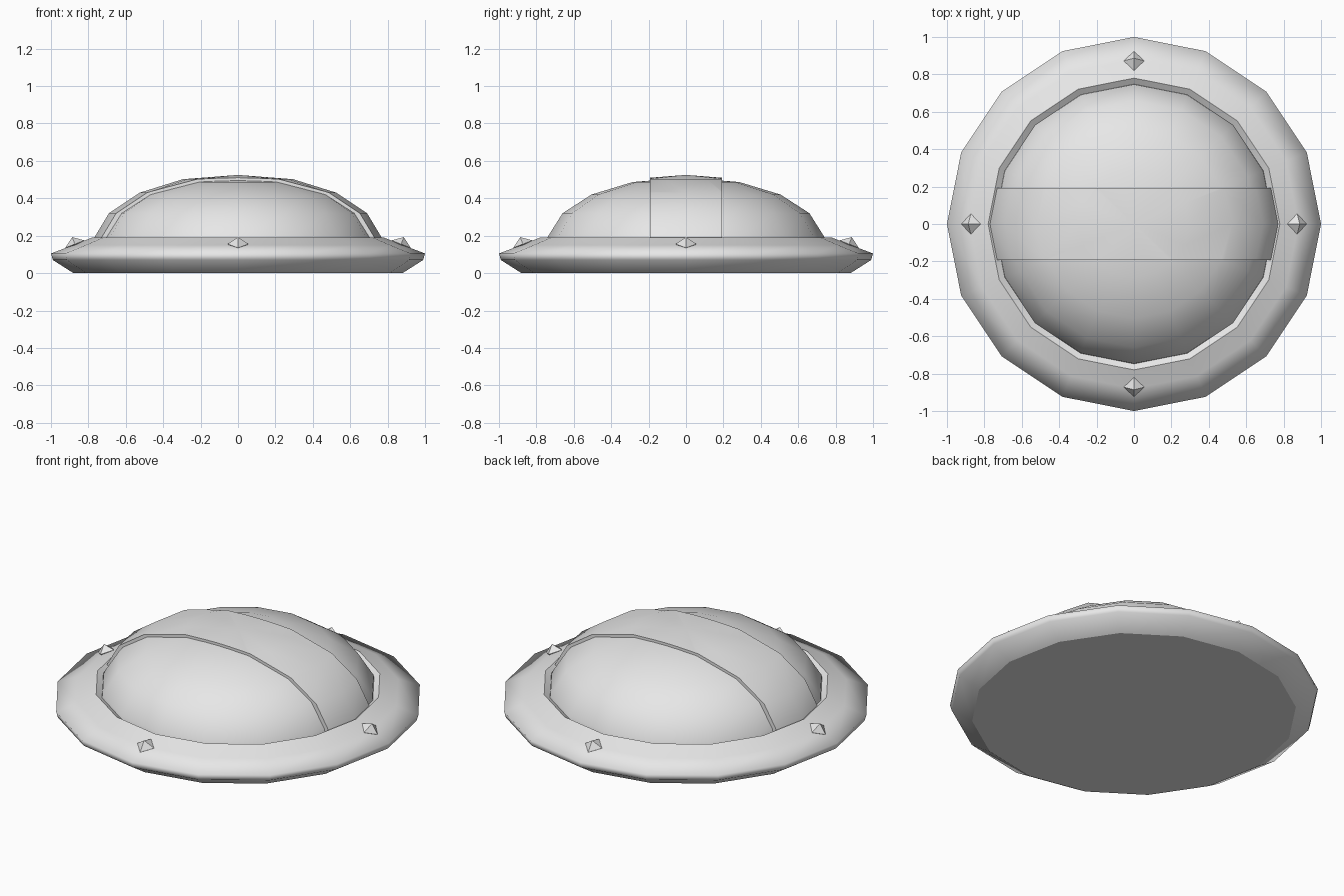
import bpy, bmesh, math
from mathutils import Matrix, Vector

if "Cube" in bpy.data.objects:
    bpy.data.objects.remove(bpy.data.objects["Cube"])

SIDES = 16
grey = bpy.data.materials.new("light_grey")
grey.diffuse_color = (0.8, 0.8, 0.8, 1)
grey.use_nodes = True
grey.node_tree.nodes["Principled BSDF"].inputs["Base Color"].default_value = grey.diffuse_color


def finish(name, bm):
    bmesh.ops.recalc_face_normals(bm, faces=bm.faces)
    me = bpy.data.meshes.new(name)
    bm.to_mesh(me)
    bm.free()
    me.materials.append(grey)
    ob = bpy.data.objects.new(name, me)
    bpy.context.collection.objects.link(ob)
    return ob


def lathe(profile):
    """Revolve (radius, height) points; radius 0 makes a pole, open ends get caps."""
    bm = bmesh.new()
    rings = []
    for r, z in profile:
        if r == 0:
            rings.append([bm.verts.new((0, 0, z))] * SIDES)
        else:
            rings.append([bm.verts.new((r * math.cos(a), r * math.sin(a), z))
                          for a in (i * math.tau / SIDES for i in range(SIDES))])
    for lo, hi in zip(rings, rings[1:]):
        for i in range(SIDES):
            j = (i + 1) % SIDES
            quad = [lo[i], lo[j], hi[j], hi[i]]
            bm.faces.new(list(dict.fromkeys(quad))).smooth = True
    for r, ring in ((profile[0][0], rings[0]), (profile[-1][0], rings[-1])):
        if r:
            bm.faces.new(ring)
    return bm


# Wide disc with a raised lip that slopes into a groove around the dome
bm = lathe([(0.88, 0), (0.99, 0.07), (1.0, 0.105), (0.88, 0.15),
            (0.78, 0.19), (0.735, 0.16)])
for e in bm.edges:
    if all(abs(v.co.z - 0.19) < 1e-4 for v in e.verts):
        e.smooth = False
finish("base_disc", bm)

# Shallow dome
finish("dome", lathe([(0.75, 0.155), (0.745, 0.185), (0.66, 0.32), (0.505, 0.42),
                      (0.285, 0.487), (0, 0.51)]))

# Raised band: a slightly larger dome trimmed to a strip across the middle
bm = lathe([(0.775, 0.165), (0.768, 0.19), (0.69, 0.32), (0.525, 0.43),
            (0.295, 0.502), (0, 0.525)])
for side in (-1, 1):
    cut = bmesh.ops.bisect_plane(
        bm, geom=bm.verts[:] + bm.edges[:] + bm.faces[:],
        plane_co=(0, side * 0.193, 0), plane_no=(0, side, 0), clear_outer=True)
    rim = [g for g in cut["geom_cut"] if isinstance(g, bmesh.types.BMEdge)]
    for f in bmesh.ops.contextual_create(bm, geom=rim)["faces"]:
        f.smooth = False
finish("dome_band", bm)

# Four faceted studs leaning with the slope of the disc
for i, name in enumerate(("right", "back", "left", "front")):
    bm = bmesh.new()
    tips = [bm.verts.new(Vector(c)) for c in
            ((0.055, 0, 0), (0, 0.055, 0), (-0.055, 0, 0), (0, -0.055, 0))]
    top, low = bm.verts.new((0, 0, 0.04)), bm.verts.new((0, 0, -0.04))
    for k in range(4):
        for pole in (top, low):
            bm.faces.new((tips[k], tips[(k + 1) % 4], pole))
    place = (Matrix.Rotation(i * math.pi / 2, 4, 'Z')
             @ Matrix.Translation((0.872, 0, 0.155))
             @ Matrix.Rotation(math.radians(21), 4, 'Y'))
    bm.transform(place)
    finish(name + "_stud", bm)
